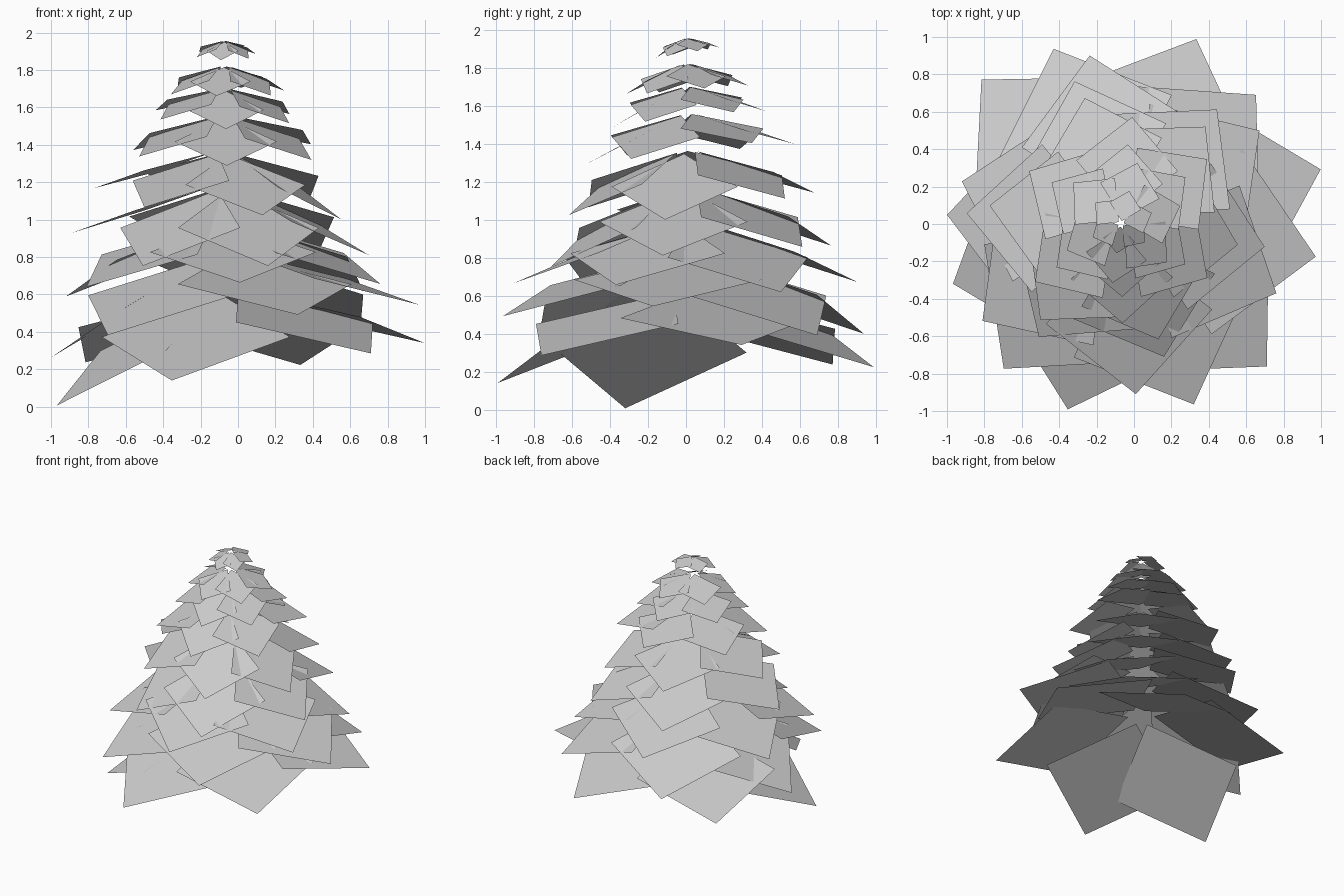
import bpy, bmesh
from math import sin, cos, atan, radians
from mathutils import Vector

AXIS_X = -0.07      # trunk line of the tree is slightly off centre
HOLE = 0.09         # star-shaped hole in each tier, as a share of card reach

# name, height of tier centre, reach of cards, heading and droop of each card
TIERS = [
    ("tier_1_bottom", 0.65, 1.15, [199.6, 254, 315.7, 15.3, 67.8, 134],
     [0.675, 0.495, 0.335, 0.28, 0.40, 0.385]),
    ("tier_2", 0.85, 1.10, [177, 231, 292, 350.5, 43.7, 111],
     [0.63, 0.47, 0.345, 0.29, 0.46, 0.45]),
    ("tier_3", 1.02, 0.98, [165, 215, 275, 336, 34, 100.5],
     [0.49, 0.42, 0.39, 0.40, 0.45, 0.38]),
    ("tier_4", 1.20, 0.87, [176, 234, 288, 351, 50, 108],
     [0.33, 0.60, 0.60, 0.50, 0.43, 0.42]),
    ("tier_5", 1.38, 0.74, [172, 230, 288, 350, 49, 106],
     [0.30, 0.47, 0.55, 0.60, 0.39, 0.34]),
    ("tier_6", 1.57, 0.60, [214, 271, 328, 37, 84, 150],
     [0.42, 0.53, 0.46, 0.29, 0.30, 0.35]),
    ("tier_7", 1.71, 0.45, [214, 271, 328, 36, 85, 149],
     [0.42, 0.58, 0.48, 0.34, 0.33, 0.29]),
    ("tier_8", 1.83, 0.36, [206, 262, 320, 17, 75, 139],
     [0.50, 0.53, 0.52, 0.42, 0.37, 0.38]),
    ("tier_9_top", 1.96, 0.19, [205, 262, 322, 20, 76, 140],
     [0.55, 0.68, 0.62, 0.42, 0.30, 0.36]),
]


def leaf_card(bm, z, diag, heading, droop):
    """Square card with one corner near the axis, hanging outward and down."""
    a, t = radians(heading), atan(droop)
    out = Vector((cos(a) * cos(t), sin(a) * cos(t), -sin(t)))
    side = Vector((-sin(a), cos(a), 0))
    half = diag * (1 - HOLE) / 2
    root = Vector((AXIS_X, 0, z)) + out * diag * HOLE
    mid = root + out * half
    pts = [root, mid - side * half, mid + out * half, mid + side * half]
    bm.faces.new([bm.verts.new(p) for p in pts])


# one object per tier of foliage
for name, z, diag, headings, droops in TIERS:
    bm = bmesh.new()
    for heading, droop in zip(headings, droops):
        leaf_card(bm, z, diag, heading, droop)
    mesh = bpy.data.meshes.new(name)
    bm.to_mesh(mesh)
    bm.free()
    bpy.context.collection.objects.link(bpy.data.objects.new(name, mesh))
